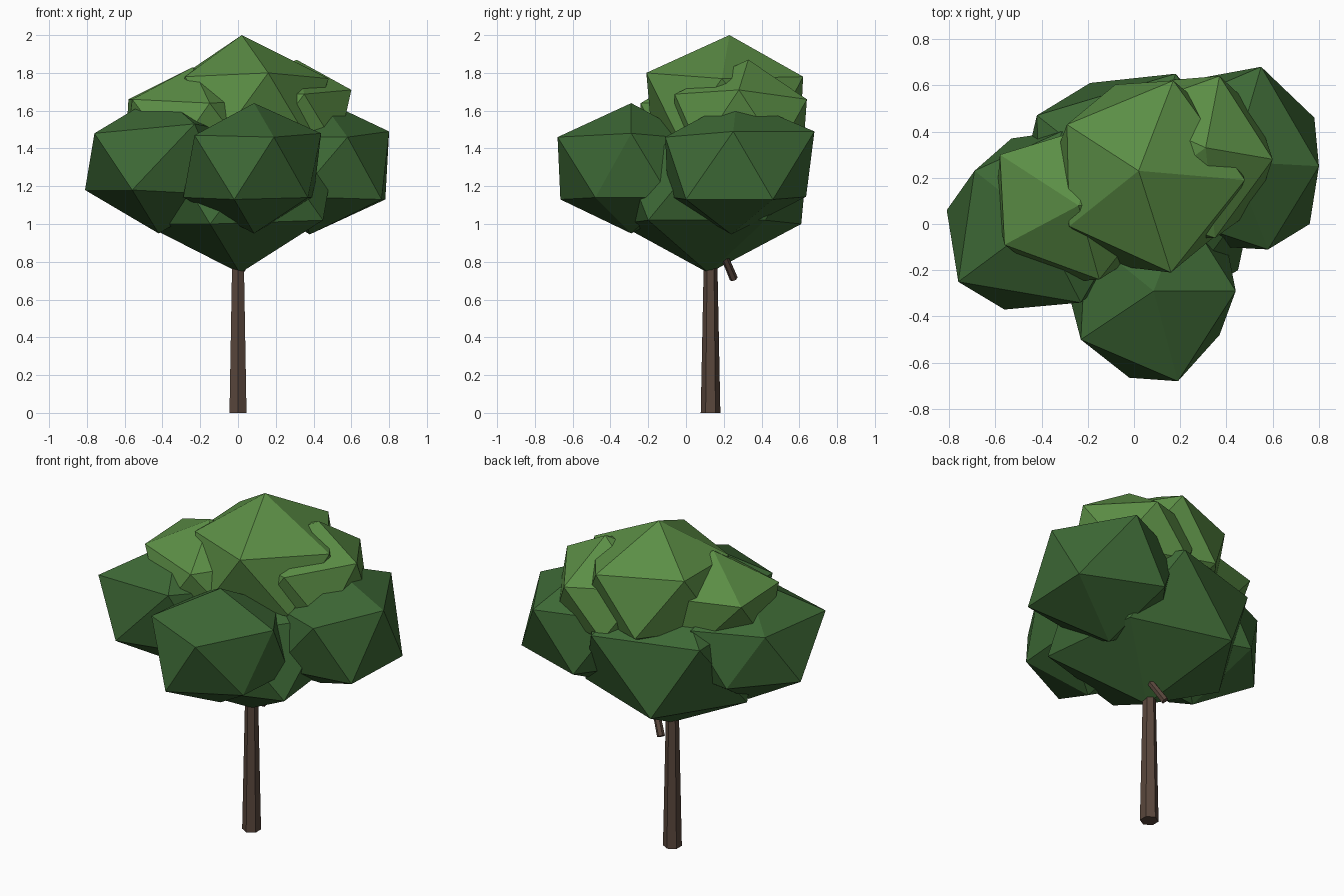
import bpy
from math import radians
from mathutils import Vector, Matrix


def material(name, rgb):
    m = bpy.data.materials.new(name)
    m.diffuse_color = (*rgb, 1)
    return m


bark = material("bark", (0.10, 0.062, 0.045))
leaf_dark = material("dark_leaves", (0.047, 0.14, 0.036))
leaf_light = material("light_leaves", (0.105, 0.27, 0.06))


def limb(name, start, end, r1, r2):
    """Six-sided tapered limb between two points."""
    a, b = Vector(start), Vector(end)
    d = b - a
    bpy.ops.mesh.primitive_cone_add(vertices=6, radius1=r1, radius2=r2,
                                    depth=d.length, location=(a + b) / 2)
    ob = bpy.context.object
    ob.rotation_euler = Vector((0, 0, 1)).rotation_difference(d).to_euler()
    ob.name = name
    ob.data.materials.append(bark)


def clump(name, centre, radius, height, turn, mat, corners=()):
    """Flattened icosahedron of leaves; nearest vertices are pulled to the given corners."""
    bpy.ops.mesh.primitive_ico_sphere_add(subdivisions=1, radius=1)
    ob = bpy.context.object
    ob.name = name
    ob.data.transform(Matrix.Translation(centre)
                      @ Matrix.Rotation(radians(turn), 4, 'Z')
                      @ Matrix.Diagonal((radius, radius, height, 1)))
    for c in map(Vector, corners):
        v = min(ob.data.vertices, key=lambda v: (v.co - c).length)
        v.co = c
    ob.data.materials.append(mat)


# Trunk and the branch stub poking out below the crown
limb("trunk", (0, 0.13, 0), (0, 0.13, 1.0), 0.052, 0.032)
limb("branch", (-0.01, 0.253, 0.71), (0.16, 0.13, 1.0), 0.022, 0.017)

# Lower crown
clump("core_leaves", (0.01, 0.13, 1.21), 0.57, 0.47, 0, leaf_dark,
      [(0.01, 0.12, 0.74), (0.18, 0.65, 1.42), (-0.19, 0.61, 1.0),
       (0.45, -0.2, 1.02), (-0.42, 0.47, 1.42), (0.38, 0.42, 1.02)])
clump("front_leaves", (0.085, -0.29, 1.295), 0.42, 0.345, -3, leaf_dark,
      [(0.19, -0.68, 1.46), (-0.23, -0.5, 1.47), (0.44, -0.29, 1.48),
       (-0.02, -0.665, 1.13), (0.37, -0.48, 1.14)])
clump("left_leaves", (-0.41, 0.01, 1.32), 0.45, 0.37, 4, leaf_dark,
      [(-0.81, 0.06, 1.18), (-0.76, -0.25, 1.48), (-0.56, -0.37, 1.18),
       (-0.23, -0.34, 1.53), (-0.69, 0.23, 1.48), (-0.53, 0.37, 1.18),
       (-0.42, 0.0, 0.95)])
clump("right_leaves", (0.43, 0.27, 1.305), 0.43, 0.36, 0, leaf_dark,
      [(0.55, 0.68, 1.49), (0.80, 0.25, 1.49), (0.58, -0.11, 1.46),
       (0.78, 0.46, 1.13), (0.76, 0.0, 1.13), (0.38, 0.24, 0.945)])

# Upper crown
clump("top_leaves", (0.04, 0.21, 1.62), 0.46, 0.38, -1, leaf_light,
      [(0.02, 0.23, 2.0), (0.48, 0.19, 1.77), (0.16, -0.21, 1.80),
       (0.17, 0.62, 1.78), (-0.29, 0.43, 1.79), (-0.28, -0.01, 1.78)])
clump("upper_left_leaves", (-0.24, 0.09, 1.51), 0.40, 0.32, 2, leaf_light,
      [(-0.24, 0.08, 1.83), (-0.58, 0.30, 1.66), (-0.56, -0.09, 1.66),
       (-0.15, -0.24, 1.64), (-0.33, 0.36, 1.38)])
clump("upper_right_leaves", (0.24, 0.28, 1.54), 0.40, 0.33, 0, leaf_light,
      [(0.31, 0.33, 1.87), (0.60, 0.28, 1.71), (0.37, 0.64, 1.66)])
